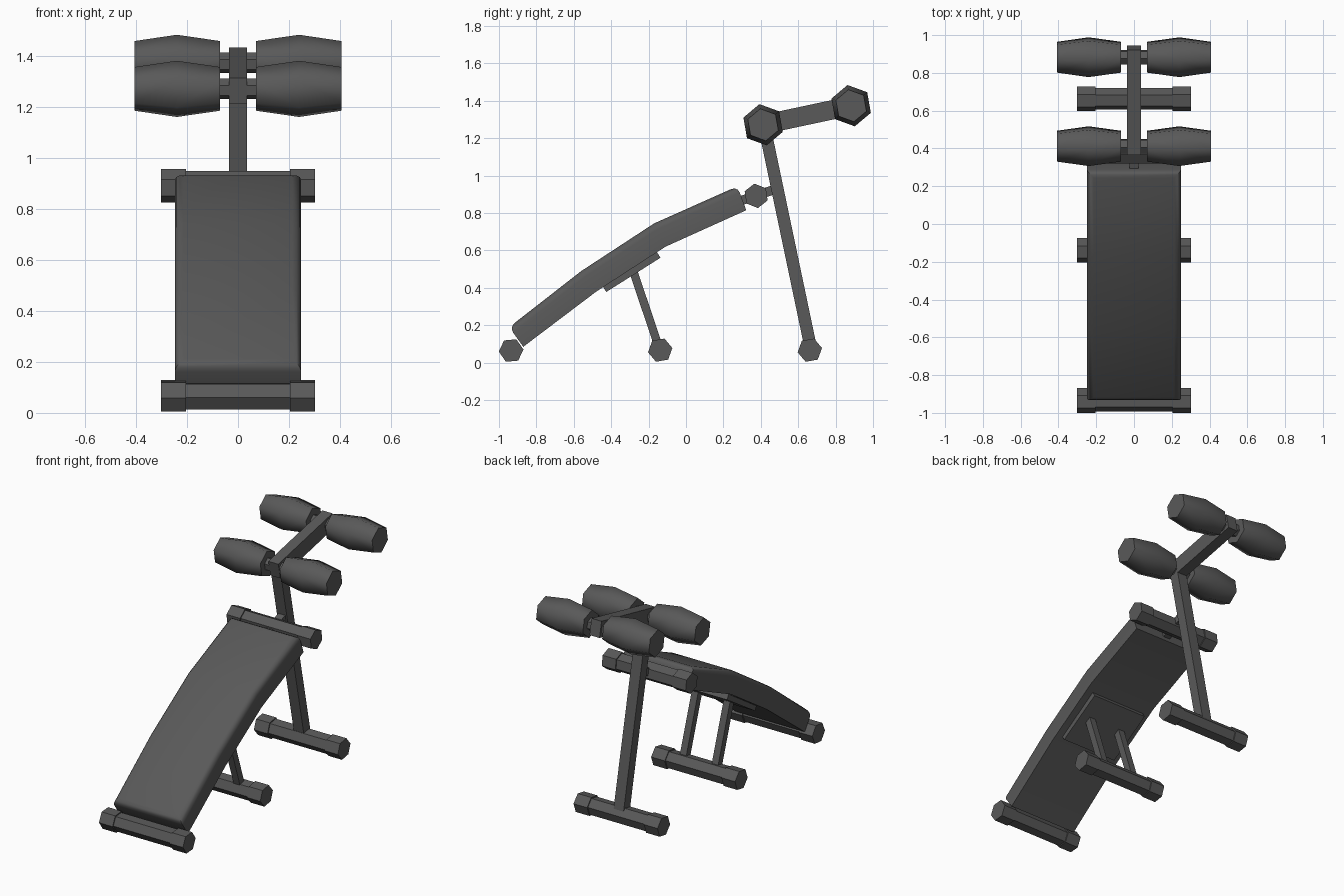
import bpy, bmesh, math
from mathutils import Vector

cube = bpy.data.objects.get("Cube")
if cube:
    bpy.data.objects.remove(cube, do_unlink=True)

GREY = (0.1, 0.1, 0.1, 1)
mat = bpy.data.materials.new("dark grey")
mat.use_nodes = True
mat.diffuse_color = GREY
mat.node_tree.nodes["Principled BSDF"].inputs["Base Color"].default_value = GREY


def finish(name, bm, smooth=None):
    """Turn a bmesh into a named object, smooth below the given angle."""
    bmesh.ops.recalc_face_normals(bm, faces=bm.faces)
    mesh = bpy.data.meshes.new(name)
    bm.to_mesh(mesh)
    bm.free()
    mesh.materials.append(mat)
    ob = bpy.data.objects.new(name, mesh)
    bpy.context.collection.objects.link(ob)
    if smooth:
        bpy.ops.object.select_all(action='DESELECT')
        ob.select_set(True)
        bpy.context.view_layer.objects.active = ob
        bpy.ops.object.shade_smooth_by_angle(angle=math.radians(smooth))
    return ob


def loft(bm, rings):
    """Skin closed rings of points and cap both ends."""
    loops = [[bm.verts.new(p) for p in ring] for ring in rings]
    n = len(loops[0])
    for a, b in zip(loops, loops[1:]):
        for i in range(n):
            j = (i + 1) % n
            bm.faces.new((a[i], a[j], b[j], b[i]))
    bm.faces.new(loops[0])
    bm.faces.new(loops[-1])


def hex_rod(name, y, z, profile, turn, smooth=None):
    """Six-sided rod along x; profile lists (x, radius)."""
    angles = [math.radians(turn + 60 * i) for i in range(6)]
    bm = bmesh.new()
    loft(bm, [[(x, y + r * math.cos(a), z + r * math.sin(a)) for a in angles]
              for x, r in profile])
    return finish(name, bm, smooth)


def beam(name, start, end, half_width, thick, x=0):
    """Square bar in the side plane between two (y, z) points."""
    p, q = Vector((x, *start)), Vector((x, *end))
    d = (q - p).normalized()
    up = Vector((0, -d.z, d.y)) * thick / 2
    side = Vector((half_width, 0, 0))
    bm = bmesh.new()
    loft(bm, [[c + side + up, c - side + up, c - side - up, c + side - up]
              for c in (p, q)])
    return finish(name, bm)


# Cross bars with thicker end caps
for name, y, z, turn in (("front_foot", -0.935, 0.065, 5),
                         ("middle_foot", -0.138, 0.067, 10),
                         ("rear_foot", 0.662, 0.067, 10),
                         ("head_bar", 0.375, 0.892, 38)):
    hex_rod(name + "_bar", y, z, [(-0.21, 0.058), (0.21, 0.058)], turn)
    for side, s in (("left", 1), ("right", -1)):
        hex_rod(f"{name}_{side}_cap", y, z,
                [(s * 0.205, 0.066), (s * 0.303, 0.066)], turn)

# Curved back pad: top and bottom outline points, upper rim rounded
top = [(-0.945, 0.19), (-0.56, 0.49), (-0.17, 0.745), (0.275, 0.943)]
bottom = [(-0.87, 0.085), (-0.48, 0.38), (-0.11, 0.62), (0.322, 0.815)]
W = 0.248
bm = bmesh.new()
loft(bm, [[(-W, *t), (W, *t), (W, *b), (-W, *b)] for t, b in zip(top, bottom)])
bmesh.ops.recalc_face_normals(bm, faces=bm.faces)
bm.normal_update()
top_set = {(round(y, 3), round(z, 3)) for y, z in top}
rim = [e for e in bm.edges if e.calc_face_angle() > 1
       and all((round(v.co.y, 3), round(v.co.z, 3)) in top_set for v in e.verts)]
bmesh.ops.bevel(bm, geom=rim, offset=0.035, segments=3, profile=0.5,
                affect='EDGES')
finish("back_pad", bm, 40)

# Plate under the pad and its twin legs
beam("support_plate", (-0.437, 0.395), (-0.147, 0.578), 0.2, 0.04)
for side, s in (("left", 1), ("right", -1)):
    beam(f"{side}_support_leg", (-0.285, 0.5), (-0.148, 0.09), 0.023, 0.044,
         s * 0.115)

# Rear post, link to the pad, and upper arm
beam("rear_post", (0.667, 0.08), (0.415, 1.28), 0.036, 0.066)
beam("pad_link", (0.29, 0.865), (0.47, 0.925), 0.025, 0.05)
beam("upper_arm", (0.375, 1.265), (0.933, 1.384), 0.036, 0.103)

# Padded rollers on axles
for name, y, z in (("front", 0.412, 1.272), ("rear", 0.883, 1.374)):
    hex_rod(name + "_axle", y, z, [(-0.1, 0.041), (0.1, 0.041)], 40)
    for side, s in (("left", 1), ("right", -1)):
        hex_rod(f"{name}_{side}_roller", y, z,
                [(s * 0.07, 0.087), (s * 0.24, 0.112), (s * 0.407, 0.087)],
                40, 62)
